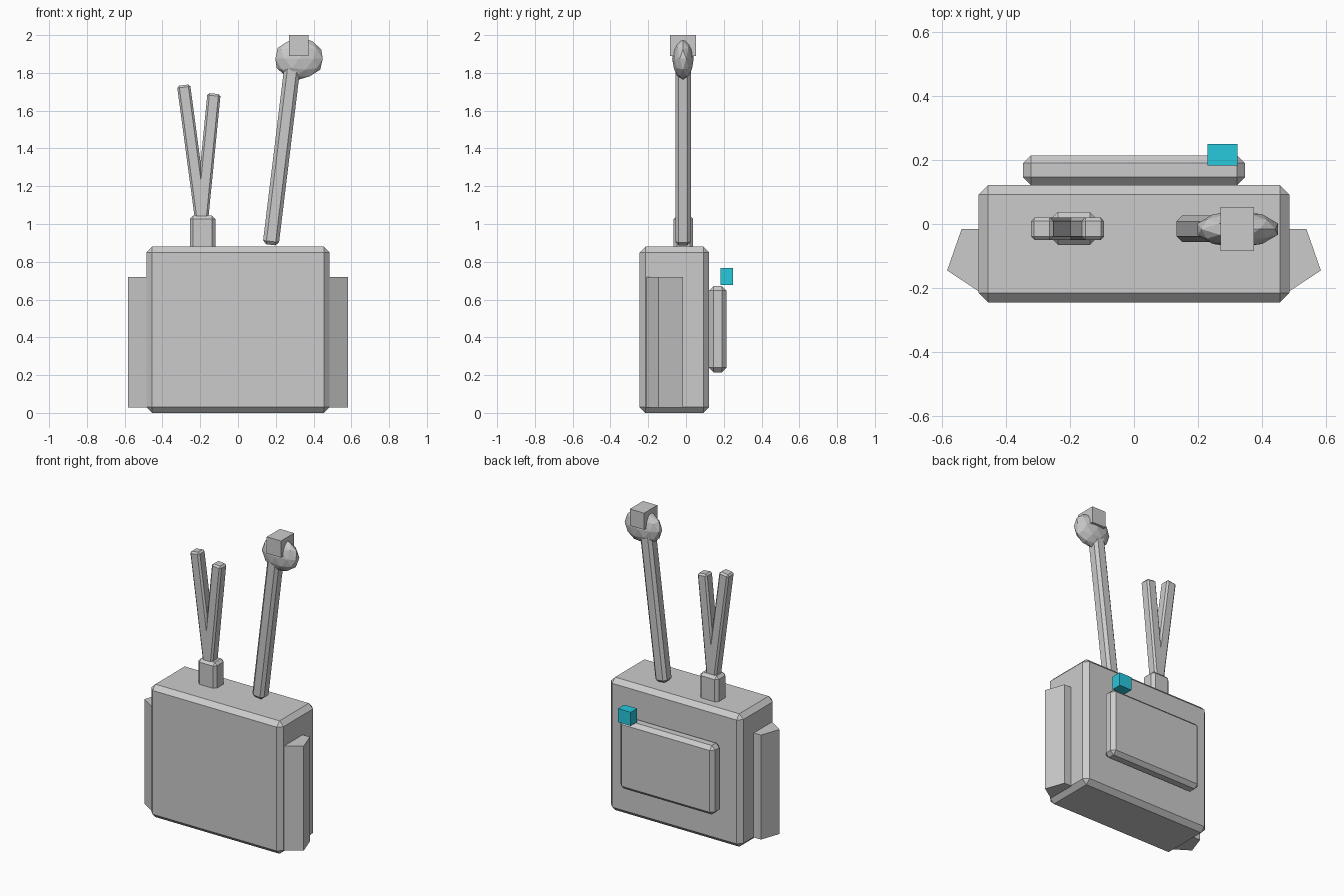
import bpy, bmesh, math
from mathutils import Vector, Matrix

if "Cube" in bpy.data.objects:
    bpy.data.objects.remove(bpy.data.objects["Cube"])


def finish(bm, name):
    bmesh.ops.recalc_face_normals(bm, faces=bm.faces)
    mesh = bpy.data.meshes.new(name)
    bm.to_mesh(mesh)
    bm.free()
    obj = bpy.data.objects.new(name, mesh)
    bpy.context.collection.objects.link(obj)
    return obj


def box(name, lo, hi, chamfer=0.0, matrix=None):
    lo, hi = Vector(lo), Vector(hi)
    bm = bmesh.new()
    bmesh.ops.create_cube(bm, size=1)
    bmesh.ops.scale(bm, vec=hi - lo, verts=bm.verts)
    bmesh.ops.translate(bm, vec=(lo + hi) / 2, verts=bm.verts)
    if chamfer:
        bmesh.ops.bevel(bm, geom=bm.edges[:], offset=chamfer, offset_type='OFFSET',
                        segments=1, affect='EDGES', profile=0.5)
    if matrix:
        bm.transform(matrix)
    return finish(bm, name)


def rod(name, start, end, width, depth, chamfer):
    """Chamfered bar leaning in the xz plane."""
    a, b = Vector(start), Vector(end)
    d = b - a
    m = Matrix.Translation(a) @ Matrix.Rotation(math.atan2(d.x, d.z), 4, 'Y')
    return box(name, (-width / 2, -depth / 2, 0), (width / 2, depth / 2, d.length), chamfer, m)


# Main case and raised back panel
box("case", (-0.485, -0.245, 0), (0.485, 0.122, 0.88), 0.03)
box("back_panel", (-0.346, 0.122, 0.215), (0.346, 0.214, 0.672), 0.024)

# Coloured button on the back panel corner
button = box("button", (0.23, 0.183, 0.677), (0.323, 0.25, 0.767))
mat = bpy.data.materials.new("cyan")
mat.diffuse_color = (0.02, 0.58, 0.72, 1)
mat.use_nodes = True
mat.node_tree.nodes["Principled BSDF"].inputs["Base Color"].default_value = mat.diffuse_color
button.data.materials.append(mat)

# Side fins: extruded profile, one per side
profile = [(0.46, -0.016), (0.538, -0.016), (0.583, -0.145), (0.484, -0.21), (0.46, -0.21)]
for side, label in ((1, "right"), (-1, "left")):
    bm = bmesh.new()
    face = bm.faces.new([bm.verts.new((side * x, y, 0.028)) for x, y in profile])
    top = bmesh.ops.extrude_face_region(bm, geom=[face])["geom"]
    bmesh.ops.translate(bm, vec=(0, 0, 0.692),
                        verts=[g for g in top if isinstance(g, bmesh.types.BMVert)])
    # extrusion leaves the starting face in place, closing the base
    finish(bm, label + "_fin")

# Forked antenna on a socket
box("antenna_socket", (-0.255, -0.065, 0.86), (-0.12, 0.038, 1.045), 0.018)
rod("left_prong", (-0.187, -0.015, 0.98), (-0.288, -0.015, 1.735), 0.07, 0.07, 0.011)
rod("right_prong", (-0.197, -0.015, 0.98), (-0.127, -0.015, 1.69), 0.07, 0.07, 0.011)

# Long stalk with a faceted head and a block on top
rod("stalk", (0.173, -0.015, 0.89), (0.291, -0.015, 1.86), 0.085, 0.083, 0.018)
bm = bmesh.new()
bmesh.ops.create_icosphere(bm, subdivisions=2, radius=1)
bmesh.ops.scale(bm, vec=(0.132, 0.057, 0.11), verts=bm.verts)
bmesh.ops.translate(bm, vec=(0.323, -0.016, 1.875), verts=bm.verts)
finish(bm, "stalk_head")
box("head_block", (0.27, -0.085, 1.89), (0.374, 0.053, 2.0))
